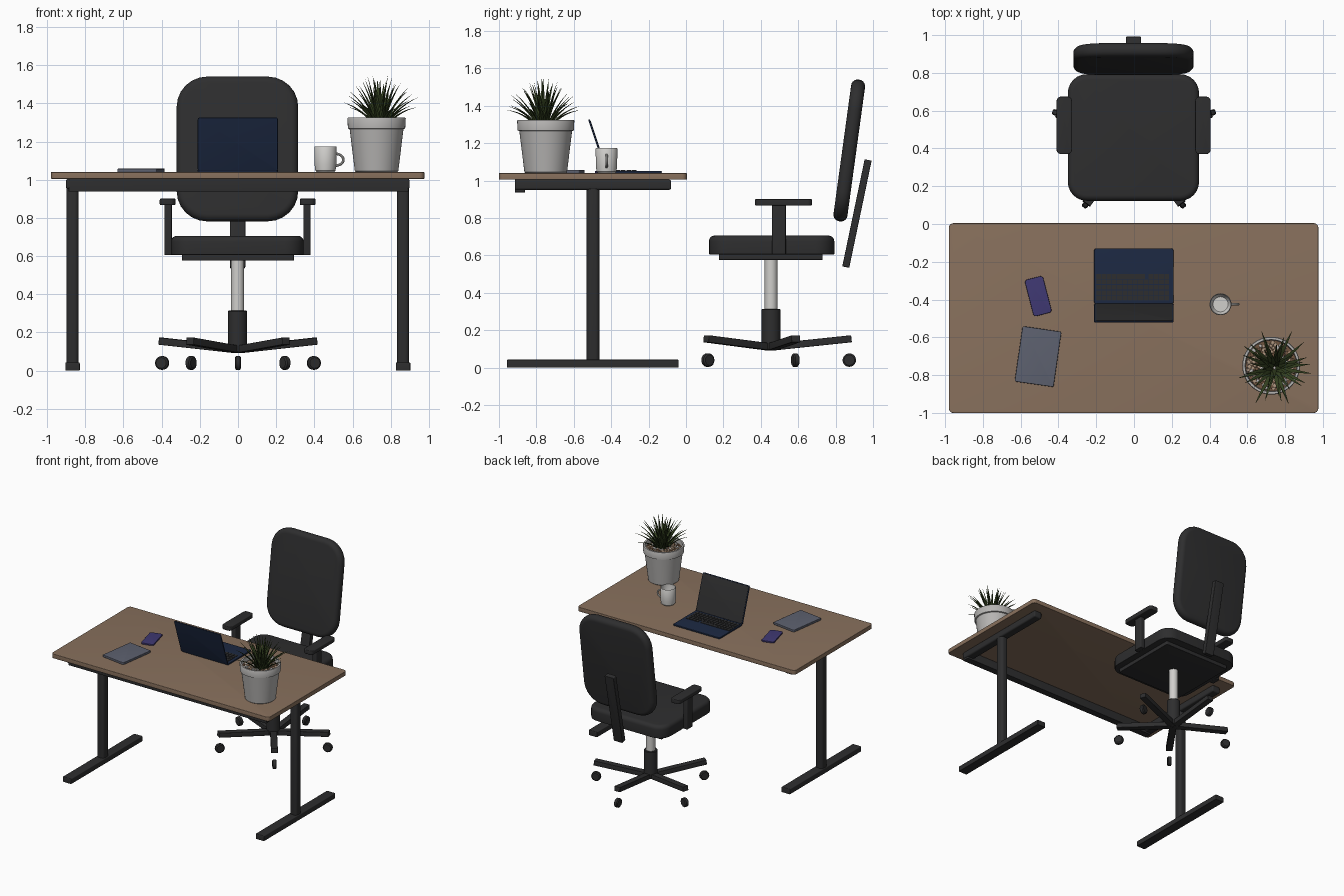
import bpy, bmesh, math, random
from mathutils import Vector, Matrix

if "Cube" in bpy.data.objects:
    bpy.data.objects.remove(bpy.data.objects["Cube"])

random.seed(4)
R = math.radians


def mat(name, *rgb):
    m = bpy.data.materials.new(name)
    m.diffuse_color = (*rgb, 1)
    m.use_nodes = True
    m.node_tree.nodes["Principled BSDF"].inputs["Base Color"].default_value = m.diffuse_color
    return m


WOOD = mat("wood", 0.25, 0.165, 0.11)
CHARCOAL = mat("charcoal", 0.027, 0.027, 0.028)
POT = mat("pot_grey", 0.47, 0.46, 0.45)
WHITE = mat("off_white", 0.63, 0.62, 0.60)
NAVY = mat("navy", 0.012, 0.022, 0.055)
INDIGO = mat("indigo", 0.05, 0.04, 0.17)
SLATE = mat("slate", 0.11, 0.12, 0.16)
LEAF = mat("leaf_green", 0.035, 0.055, 0.015)
PEBBLE = mat("pebble_beige", 0.42, 0.30, 0.21)
BROWN = mat("pebble_brown", 0.16, 0.09, 0.05)


def finish(name, bm, mats, loc=(0, 0, 0), rot=(0, 0, 0)):
    bmesh.ops.recalc_face_normals(bm, faces=bm.faces)
    me = bpy.data.meshes.new(name)
    bm.to_mesh(me)
    bm.free()
    for m in mats:
        me.materials.append(m)
    ob = bpy.data.objects.new(name, me)
    ob.location, ob.rotation_euler = loc, rot
    bpy.context.collection.objects.link(ob)
    return ob


def loft(bm, rings, cap=True):
    vr = [[bm.verts.new(p) for p in ring] for ring in rings]
    n = len(vr[0])
    for a, b in zip(vr, vr[1:]):
        for i in range(n):
            bm.faces.new((a[i], a[(i + 1) % n], b[(i + 1) % n], b[i]))
    if cap:
        bm.faces.new(vr[0][::-1])
        bm.faces.new(vr[-1])


def slab(name, size, loc, m, r=0.008, top=0.003, bottom=0.003, rot=(0, 0, 0)):
    """Rounded rectangle in local xy, thick along local z, with rounded rims."""
    hx, hy, hz = (s / 2 for s in size)

    def ring(d, z):
        rr, pts = max(r - d, 0.0006), []
        for q, (sx, sy) in enumerate(((1, 1), (-1, 1), (-1, -1), (1, -1))):
            for k in range(7):
                a = R(90 * q + 15 * k)
                pts.append((sx * (hx - d - rr) + rr * math.cos(a),
                            sy * (hy - d - rr) + rr * math.sin(a), z))
        return pts

    prof = [(bottom * (1 - math.sin(R(t))), -hz + bottom * (1 - math.cos(R(t)))) for t in range(0, 91, 18)]
    prof += [(top * (1 - math.cos(R(t))), hz - top * (1 - math.sin(R(t)))) for t in range(0, 91, 18)]
    bm = bmesh.new()
    loft(bm, [ring(d, z) for d, z in prof])
    return finish(name, bm, [m], loc, rot)


def lathe(name, prof, loc, m, seg=32, rot=(0, 0, 0)):
    bm = bmesh.new()
    loft(bm, [[(r * math.cos(2 * math.pi * i / seg), r * math.sin(2 * math.pi * i / seg), z)
               for i in range(seg)] for r, z in prof])
    return finish(name, bm, [m], loc, rot)


# Desk: top, front rail, and a T-shaped leg on each side
slab("desk_top", (1.956, 1.005, 0.035), (-0.002, -0.498, 1.0225), WOOD, r=0.025)
slab("desk_front_rail", (1.78, 0.055, 0.068), (0.003, -0.888, 0.971), CHARCOAL)
for side, x in (("left", -0.867), ("right", 0.865)):
    slab(side + "_top_rail", (0.068, 0.835, 0.055), (x, -0.497, 0.978), CHARCOAL, top=0.012, bottom=0.012)
    slab(side + "_desk_leg", (0.064, 0.068, 0.93), (x, -0.497, 0.505), CHARCOAL, r=0.022)
    slab(side + "_desk_foot", (0.076, 0.917, 0.043), (x, -0.498, 0.0215), CHARCOAL, r=0.006, top=0.006)

# Chair: seat, back, support bar, arms
slab("seat", (0.695, 0.67, 0.1), (-0.003, 0.458, 0.656), CHARCOAL, r=0.1, top=0.03, bottom=0.004)
slab("seat_plate", (0.585, 0.555, 0.032), (0, 0.453, 0.592), CHARCOAL)
slab("chair_back", (0.637, 0.765, 0.075), (-0.003, 0.873, 1.161), CHARCOAL,
     r=0.16, top=0.035, bottom=0.035, rot=(R(82.2), 0, 0))
slab("back_support_bar", (0.08, 0.585, 0.038), (-0.002, 0.914, 0.824), CHARCOAL, rot=(R(78.2), 0, 0))
for side, s in (("left", -1), ("right", 1)):
    slab(side + "_arm_pad", (0.082, 0.305, 0.034), (s * 0.367 - 0.002, 0.522, 0.884), CHARCOAL,
         r=0.025, top=0.006, bottom=0.006)
    slab(side + "_arm_post", (0.038, 0.073, 0.265), (s * 0.364 - 0.002, 0.497, 0.738), CHARCOAL)

# Chair column, star base and wheels
CY = 0.455
lathe("gas_lift", [(0.034, 0.28), (0.034, 0.585)], (-0.002, CY, 0), WHITE)
lathe("column_sleeve", [(0.05, 0.1), (0.05, 0.31), (0.047, 0.314)], (-0.002, CY, 0), CHARCOAL)
for i in range(5):
    a = R(90 + 72 * i)
    d = Vector((math.cos(a), math.sin(a), 0))
    slab(f"base_leg_{i + 1}", (0.43, 0.05, 0.038), Vector((0, CY, 0.132)) + d * 0.216, CHARCOAL,
         r=0.004, rot=(0, R(-6), a))
    lathe(f"wheel_{i + 1}", [(0.028, -0.016), (0.036, -0.01), (0.036, 0.01), (0.028, 0.016)],
          Vector((0, CY, 0.04)) + d * 0.418, CHARCOAL, seg=20, rot=(R(90), 0, a))

# Laptop, opened towards the chair
TOP = 1.04
slab("laptop_base", (0.42, 0.295, 0.012), (-0.001, -0.277, TOP + 0.006), NAVY, r=0.012)
lid_rot = (R(90 + 18.5), 0, 0)
lid = slab("laptop_lid", (0.42, 0.295, 0.009), (-0.001, -0.472, TOP + 0.146), NAVY, r=0.012, rot=lid_rot)
# The lid's user side is local -z after the tilt
n = Matrix.Rotation(lid_rot[0], 3, 'X') @ Vector((0, 0, -1))
slab("laptop_screen", (0.408, 0.283, 0.004), lid.location + n * 0.0045, CHARCOAL, r=0.01, top=0.001,
     bottom=0.001, rot=lid_rot)
bm = bmesh.new()
for row in range(5):
    y = -0.278 - 0.0285 * row
    keys = [(-0.188 + 0.0278 * c, 0.024) for c in range(14)]
    if row == 0:  # the row nearest the user has the long space key
        keys = [k for k in keys if abs(k[0]) > 0.07] + [(-0.007, 0.13)]
    for x, w in keys:
        bmesh.ops.create_cube(bm, size=1, matrix=Matrix.Translation((x, y, TOP + 0.0135))
                              @ Matrix.Diagonal((w, 0.0245, 0.004, 1)))
finish("laptop_keys", bm, [CHARCOAL])

# Phone and tablet
slab("phone", (0.1, 0.2, 0.012), (-0.507, -0.382, TOP + 0.006), INDIGO, r=0.016, rot=(0, 0, R(14.5)))
slab("tablet", (0.208, 0.296, 0.018), (-0.508, -0.702, TOP + 0.009), SLATE, r=0.008, rot=(0, 0, R(-8.2)))

# Mug with a handle
MX, MY = 0.458, -0.425
lathe("mug", [(0.045, 0), (0.053, 0.008), (0.057, 0.04), (0.058, 0.132), (0.056, 0.135), (0.053, 0.132),
              (0.052, 0.03), (0.04, 0.012)], (MX, MY, TOP), WHITE)
bm = bmesh.new()
rings = []
for k in range(13):
    t = R(-90 + 15 * k)
    c, out = Vector((0.053 + 0.041 * math.cos(t), 0, 0.065 + 0.031 * math.sin(t))), Vector((math.cos(t), 0, math.sin(t)))
    rings.append([c + 0.007 * (out * math.cos(R(36 * j)) + Vector((0, 1, 0)) * math.sin(R(36 * j)))
                  for j in range(10)])
loft(bm, rings)
finish("mug_handle", bm, [WHITE], (MX, MY, TOP))

# Flower pot, soil and pebbles
PX, PY = 0.726, -0.75
lathe("flower_pot", [(0.108, 0), (0.114, 0.005), (0.141, 0.225), (0.15, 0.228), (0.153, 0.28), (0.15, 0.285),
                     (0.138, 0.285), (0.135, 0.24), (0.1, 0.235)], (PX, PY, TOP), POT, seg=48)
lathe("soil", [(0.132, 0.23), (0.135, 0.252)], (PX, PY, TOP), BROWN)
bm = bmesh.new()
for i in range(150):
    a, rad = i * 2.39996, 0.124 * math.sqrt((i + 0.5) / 150)
    s = random.uniform(0.009, 0.014)
    res = bmesh.ops.create_icosphere(bm, subdivisions=1, radius=s, matrix=Matrix.Translation(
        (rad * math.cos(a), rad * math.sin(a), 0.255)) @ Matrix.Rotation(random.uniform(0, 6), 4, 'Z')
        @ Matrix.Diagonal((1.1, 0.85, 0.7, 1)))
    pick = random.choice((0, 0, 1, 2))
    for f in {f for v in res["verts"] for f in v.link_faces}:
        f.material_index = pick
finish("pebbles", bm, [PEBBLE, POT, BROWN], (PX, PY, TOP))

# Succulent: pointed leaves that lean out more towards the outside
bm = bmesh.new()
COUNT = 46
for i in range(COUNT):
    f = i / (COUNT - 1)
    az = i * 2.39996 + random.uniform(-0.2, 0.2)
    out = Vector((math.cos(az), math.sin(az), 0))
    side = Vector((-out.y, out.x, 0))
    lean, bend = R(4 + 42 * f), R(8 + 34 * f)
    length = 0.25 - 0.055 * f + random.uniform(-0.025, 0.015)
    p = out * (0.008 + 0.03 * f)
    rings = []
    for k in range(8):
        t = k / 7
        ang = lean + bend * t
        d = out * math.sin(ang) + Vector((0, 0, math.cos(ang)))
        nrm = out * math.cos(ang) - Vector((0, 0, math.sin(ang)))
        w = 0.0125 * (1 - t ** 1.6) + 0.0006
        rings.append([p + side * w, p + nrm * w * 0.6, p - side * w, p - nrm * w * 0.25])
        p = p + d * (length / 7)
    loft(bm, rings)
finish("succulent_leaves", bm, [LEAF], (PX + 0.018, PY - 0.012, TOP + 0.25))

# Smooth shading with sharp edges kept
for ob in bpy.context.scene.objects:
    ob.select_set(True)
    bpy.context.view_layer.objects.active = ob
bpy.ops.object.shade_smooth_by_angle(angle=R(35))
